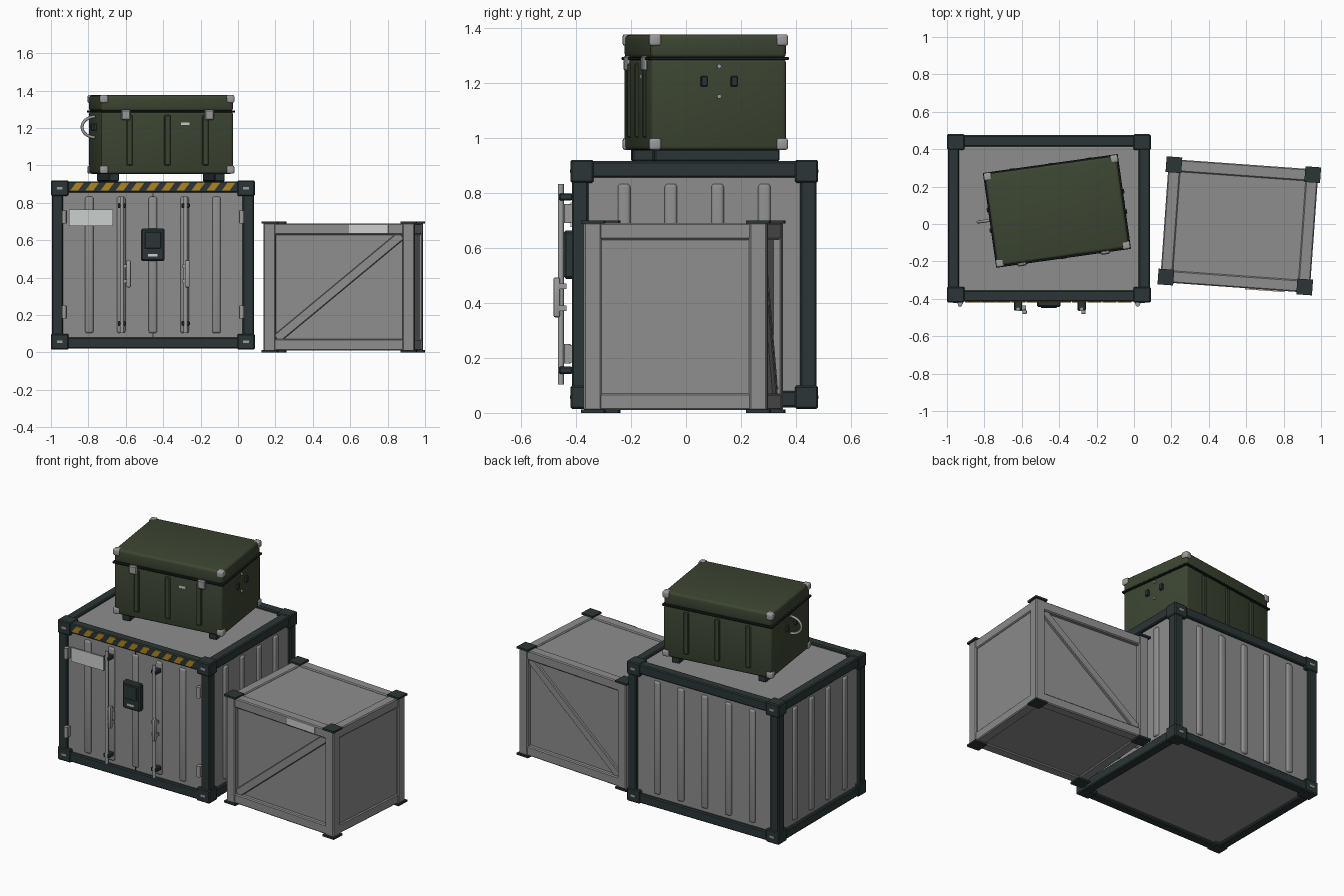
import bpy, bmesh, math
from mathutils import Matrix, Vector

if "Cube" in bpy.data.objects:
    bpy.data.objects.remove(bpy.data.objects["Cube"])


def material(name, r, g, b):
    m = bpy.data.materials.new(name)
    m.use_nodes = True
    m.diffuse_color = (r, g, b, 1)
    m.node_tree.nodes["Principled BSDF"].inputs["Base Color"].default_value = (r, g, b, 1)
    return m


GREY = material("panel grey", .27, .27, .27)
DARK = material("dark slate", .024, .036, .037)
GREEN = material("olive green", .045, .06, .032)
METAL = material("light metal", .34, .34, .34)
YELLOW = material("hazard yellow", .42, .24, .015)
WHITE = material("label white", .6, .63, .61)
BLACK = material("rubber black", .012, .015, .015)


def finish(name, bm, mat, base, smooth=False):
    bmesh.ops.recalc_face_normals(bm, faces=bm.faces)
    bm.transform(base)
    me = bpy.data.meshes.new(name)
    bm.to_mesh(me)
    bm.free()
    me.materials.append(mat)
    ob = bpy.data.objects.new(name, me)
    bpy.context.collection.objects.link(ob)
    if smooth:
        bpy.ops.object.select_all(action='DESELECT')
        ob.select_set(True)
        bpy.context.view_layer.objects.active = ob
        bpy.ops.object.shade_smooth_by_angle(angle=math.radians(35))
    return ob


def box(name, mat, base, center, size, bevel=0, segments=1, turn=0):
    """Block with optional bevel, turned about its local y axis."""
    bm = bmesh.new()
    bmesh.ops.create_cube(bm, size=1)
    bm.transform(Matrix.Diagonal((*size, 1)))
    if bevel:
        bmesh.ops.bevel(bm, geom=bm.edges[:], offset=bevel, segments=segments,
                        affect='EDGES', profile=.5)
    bm.transform(Matrix.Translation(center) @ Matrix.Rotation(turn, 4, 'Y'))
    return finish(name, bm, mat, base, segments > 1)


def rod(name, mat, base, center, radius, length, axis='Z'):
    bm = bmesh.new()
    bmesh.ops.create_cone(bm, cap_ends=True, segments=12, radius1=radius,
                          radius2=radius, depth=length)
    spin = {'X': Matrix.Rotation(math.pi / 2, 4, 'Y'),
            'Y': Matrix.Rotation(math.pi / 2, 4, 'X'), 'Z': Matrix()}[axis]
    bm.transform(Matrix.Translation(center) @ spin)
    return finish(name, bm, mat, base, True)


def frame(prefix, mat, base, hx, hy, z0, z1, w, inset, bevel):
    """Four posts and eight rails around a block."""
    mid = (z0 + z1) / 2
    for sx in (-1, 1):
        for sy in (-1, 1):
            box(prefix + "_post", mat, base, (sx * (hx - w / 2), sy * (hy - w / 2), mid),
                (w, w, z1 - z0), bevel)
    d = w / 2 + inset
    for z in (z0 + w / 2, z1 - w / 2):
        for s in (-1, 1):
            box(prefix + "_long_rail", mat, base, (0, s * (hy - d), z), (2 * hx - w, w, w - inset), bevel)
            box(prefix + "_side_rail", mat, base, (s * (hx - d), 0, z), (w, 2 * hy - w, w - inset), bevel)


# ---- Shipping container ----
C = Matrix.Translation((-.455, .03, 0))
HX, HY, Z0, Z1 = .54, .445, .02, .915
MID = (Z0 + Z1) / 2
frame("container", DARK, C, HX, HY, Z0, Z1, .06, 0, .006)
box("container_panels", GREY, C, (0, 0, MID), (2 * HX - .036, 2 * HY - .036, Z1 - Z0 - .03))

for sx in (-1, 1):
    for sy in (-1, 1):
        for z in (Z0 + .037, Z1 - .037):
            box("container_corner_block", DARK, C, (sx * (HX - .042), sy * (HY - .037), z),
                (.094, .084, .084), .006)
            box("corner_slot", METAL, C, (sx * (HX - .042), sy * (HY + .005), z), (.032, .004, .014))

# Pressed ribs on all four walls
for i in range(5):
    x = (i - 2) * .17
    for s in (-1, 1):
        box("end_wall_rib", GREY, C, (x, s * (HY - .02), MID), (.045, .03, .73), .012, 3)
for i in range(4):
    for s in (-1, 1):
        box("side_wall_rib", GREY, C, (s * (HX - .02), (i - 1.5) * .17, MID), (.03, .045, .73), .012, 3)
box("door_seam", DARK, C, (0, -HY + .017, MID), (.006, .004, .77))

# Door locking rods, guides, handles and hinges
for x in (-.165, .175):
    rod("lock_rod", METAL, C, (x, -HY - .04, MID), .011, .73)
    for z in (.155, .785):
        box("rod_guide", DARK, C, (x, -HY - .022, z), (.045, .05, .026), .005)
for x in (-.13, .185):
    box("door_handle", METAL, C, (x, -HY - .055, .42), (.024, .024, .145), .007, 2)
    for z in (.38, .46):
        box("handle_bracket", METAL, C, (x - .01, -HY - .035, z), (.035, .03, .02))
for x in (-.475, .475):
    for z in (.215, .725):
        rod("hinge_barrel", METAL, C, (x, -HY - .016, z), .012, .07)
        box("hinge_leaf", METAL, C, (x, -HY - .002, z), (.03, .02, .065))

# Control box and door label
box("control_box", DARK, C, (0, -HY - .01, .575), (.125, .04, .175), .008)
box("control_box_lid", DARK, C, (0, -HY - .031, .6), (.085, .008, .09), .003)
box("control_box_tag", WHITE, C, (0, -HY - .032, .52), (.05, .005, .012))
box("door_label", WHITE, C, (-.33, -HY - .001, .72), (.235, .008, .09))

# Slanted hazard stripes on the front top beam
for i in range(11):
    bm = bmesh.new()
    bmesh.ops.create_cube(bm, size=1)
    bm.transform(Matrix.Diagonal((.042, .005, .045, 1)))
    for v in bm.verts:
        v.co.x += v.co.z * .75
    bm.transform(Matrix.Translation(((i - 5) * .081, -HY - .002, Z1 - .028)))
    finish("hazard_stripe", bm, YELLOW, C)

# ---- Framed crate ----
K = Matrix.Translation((.563, -.01, 0)) @ Matrix.Rotation(math.radians(-4.1), 4, 'Z')
KX, KY = .405, .334
frame("crate", GREY, K, KX, KY, .008, .692, .065, .004, .006)
box("crate_panels", GREY, K, (0, 0, .35), (2 * KX - .024, 2 * KY - .06, .664))
for sx in (-1, 1):
    for sy in (-1, 1):
        for z in (.006, .694):
            box("crate_corner_plate", DARK, K, (sx * (KX - .033), sy * (KY - .033), z), (.084, .084, .012))
# Diagonal braces on front and back
run, rise = 2 * KX - .14, .555
for s in (-1, 1):
    box("diagonal_brace", GREY, K, (0, s * (KY - .025), .35),
        (math.hypot(run, rise), .022, .05), .004, 1, -math.atan2(rise, run))
box("crate_label", WHITE, K, (.16, -KY + .002, .662), (.21, .008, .046))

# ---- Equipment case ----
B = Matrix.Translation((-.412, .07, 0)) @ Matrix.Rotation(math.radians(8), 4, 'Z')
BX, BY = .356, .248
box("case_body", GREEN, B, (0, 0, 1.121), (2 * BX, 2 * BY, .332), .014, 3)
box("case_lid", GREEN, B, (0, 0, 1.332), (2 * BX, 2 * BY, .086), .016, 3)
box("lid_seal", BLACK, B, (0, 0, 1.288), (2 * BX + .016, 2 * BY + .016, .012), .003)
for s in (-1, 1):
    box("case_skid", DARK, B, (s * .285, 0, .937), (.055, .46, .044), .005)

# Metal corner caps
for sx in (-1, 1):
    for sy in (-1, 1):
        for z in (.977, 1.355):
            box("corner_cap", METAL, B, (sx * (BX - .015), sy * (BY - .015), z), (.042, .042, .042), .009, 3)

# Body ribs, latches and tag
for s in (-1, 1):
    for i in range(3):
        box("case_rib", GREEN, B, ((i - 1) * .205, s * (BY + .002), 1.135), (.034, .016, .27), .005)
for x in (-.225, .225):
    box("latch", METAL, B, (x, -BY - .007, 1.27), (.05, .022, .055), .006)
box("case_tag", WHITE, B, (.095, -BY - .001, 1.223), (.045, .006, .014))

# End fittings: handle mounts, bolts and one swing handle
for s in (-1, 1):
    for y in (-.055, .055):
        box("handle_mount", DARK, B, (s * (BX + .005), y, 1.205), (.02, .024, .038), .003)
    for z in (1.15, 1.26):
        rod("handle_bolt", METAL, B, (s * (BX + .003), 0, z), .008, .014, 'X')

curve = bpy.data.curves.new("swing_handle", 'CURVE')
curve.dimensions = '3D'
curve.bevel_depth = .008
curve.bevel_resolution = 2
path = curve.splines.new('POLY')
path.points.add(16)
for i, p in enumerate(path.points):
    a = math.pi * i / 16
    p.co = (-BX - .07 * math.sin(a), 0, 1.205 + .055 * math.cos(a), 1)
curve.materials.append(METAL)
handle = bpy.data.objects.new("swing_handle", curve)
handle.matrix_world = B
bpy.context.collection.objects.link(handle)
